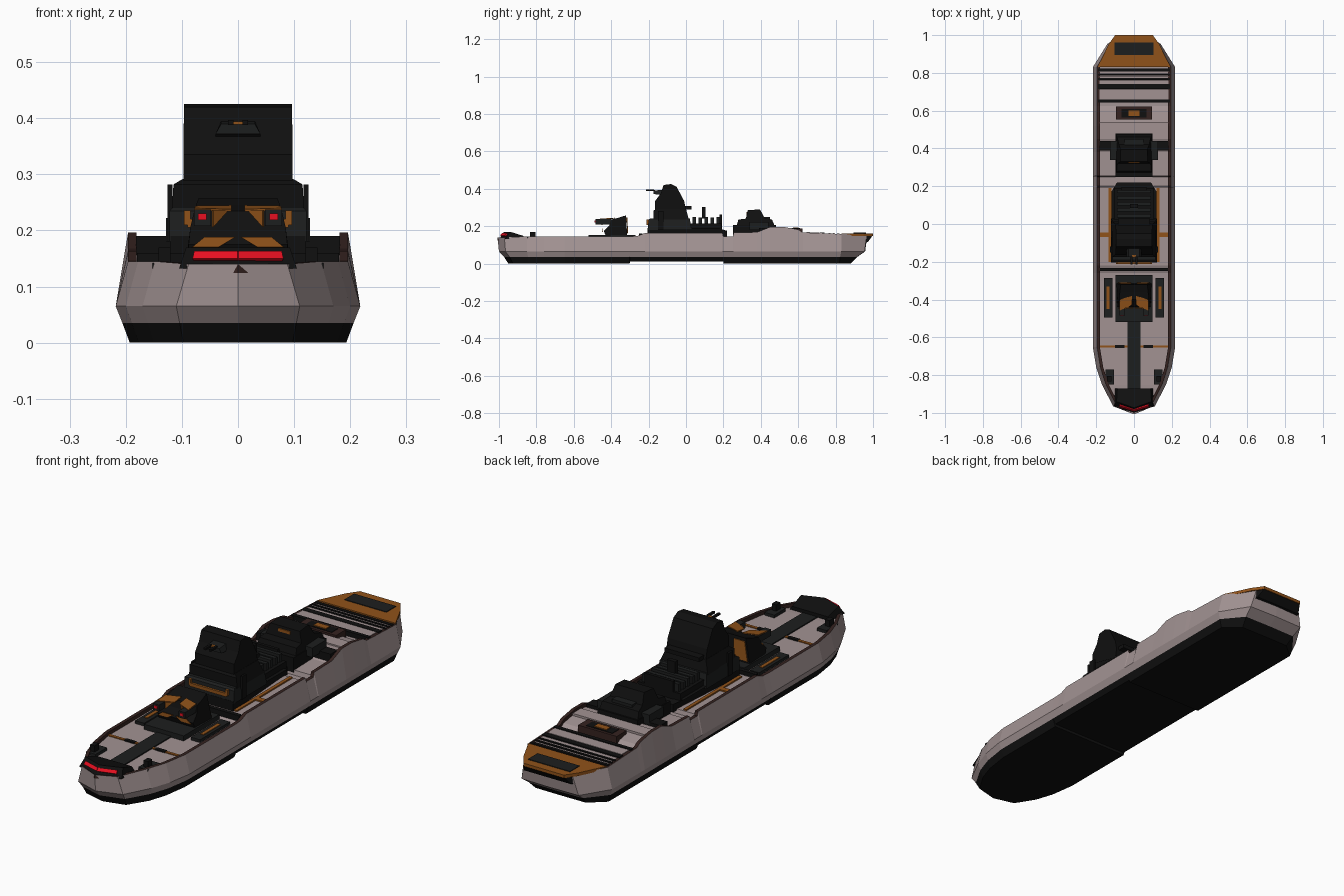
import bpy, bmesh

def material(name, rgb):
    m = bpy.data.materials.new(name)
    m.diffuse_color = (*rgb, 1)
    return m

GREY = material("hull_grey", (0.36, 0.29, 0.29))
BLACK = material("black", (0.005, 0.005, 0.005))
DARK = material("dark_grey", (0.012, 0.013, 0.013))
BROWN = material("rail_brown", (0.035, 0.016, 0.014))
ORANGE = material("orange", (0.28, 0.085, 0.01))
RED = material("red", (0.8, 0.005, 0.015))

def finish(name, bm, mats):
    bmesh.ops.remove_doubles(bm, verts=bm.verts, dist=1e-5)
    bmesh.ops.recalc_face_normals(bm, faces=bm.faces)
    me = bpy.data.meshes.new(name)
    bm.to_mesh(me)
    bm.free()
    for m in mats:
        me.materials.append(m)
    ob = bpy.data.objects.new(name, me)
    bpy.context.collection.objects.link(ob)
    return ob

def mirror(ob):
    ob.modifiers.new("mirror", 'MIRROR').use_axis = (True, False, False)

def solid(name, profile, mat):
    """Side profile of (y, z, half width) spanned symmetrically across x."""
    bm = bmesh.new()
    a = [bm.verts.new((-w, y, z)) for y, z, w in profile]
    b = [bm.verts.new((w, y, z)) for y, z, w in profile]
    bm.faces.new(a)
    bm.faces.new(b)
    for i in range(len(a)):
        j = (i + 1) % len(a)
        bm.faces.new((a[i], a[j], b[j], b[i]))
    return finish(name, bm, [mat])

def box(name, x0, x1, y0, y1, z0, z1, mat, both=False):
    bm = bmesh.new()
    bmesh.ops.create_cube(bm, size=1)
    for v in bm.verts:
        v.co = (x0 if v.co.x < 0 else x1, y0 if v.co.y < 0 else y1, z0 if v.co.z < 0 else z1)
    ob = finish(name, bm, [mat])
    if both:
        mirror(ob)
    return ob

def slab(name, hw, y0, y1, z0, z1, mat):
    return box(name, -hw, hw, y0, y1, z0, z1, mat)

def plate(name, pts, mat, both=False, depth=0.004):
    bm = bmesh.new()
    bm.faces.new([bm.verts.new(p) for p in pts])
    ob = finish(name, bm, [mat])
    s = ob.modifiers.new("thickness", 'SOLIDIFY')
    s.thickness, s.offset = depth, 0
    if both:
        mirror(ob)
    return ob

# Hull: lofted stations of y, half width, sheer height, end rake, bottom height
stations = [
    (-1.0, 0, .140, .05, 0), (-.965, .11, .140, .04, 0), (-.85, .17, .145, .01, 0),
    (-.76, .20, .145, 0, 0), (-.65, .218, .145, 0, 0), (-.301, .218, .145, 0, 0),
    (-.30, .218, .145, 0, .012), (-.26, .218, .147, 0, .012), (-.22, .218, .163, 0, .012),
    (.195, .218, .163, 0, .012), (.20, .218, .145, 0, .012), (.201, .218, .145, 0, 0),
    (.25, .218, .145, 0, 0), (.255, .218, .165, 0, 0), (.38, .218, .168, 0, 0),
    (.45, .218, .196, 0, 0), (.52, .218, .196, 0, 0), (.60, .218, .182, 0, 0),
    (.625, .218, .166, 0, 0), (.83, .218, .158, -.01, 0), (.955, .14, .152, -.075, 0),
    (.958, 0, .152, -.077, 0)]
bm = bmesh.new()
rings = []
for y, w, zt, r, zb in stations:
    c = lambda d: max(0, w - d)
    half = [(w * .885, y + r, zb), (w * .945, y + r * .55, .035), (w, y, .065),
            (c(.022), y - r * .15, zt), (c(.037), y - r * .15, zt), (c(.037), y - r * .15, zt - .016)]
    rings.append([bm.verts.new(p) for p in half] +
                 [bm.verts.new((-x, yy, z)) for x, yy, z in reversed(half)])
strip = [1, 0, 0, 2, 2, 0, 2, 2, 0, 0, 1, 1]
for a, b in zip(rings, rings[1:]):
    for i in range(12):
        j = (i + 1) % 12
        f = bm.faces.new((a[i], a[j], b[j], b[i]))
        f.material_index = strip[i]
bmesh.ops.dissolve_degenerate(bm, dist=1e-5, edges=bm.edges)
finish("hull", bm, [GREY, BLACK, BROWN])

# Bow cap with red light band
bow = lambda z, d, s: [(-.105 * s, -.965 + d, z), (0, -.998 + d, z), (.105 * s, -.965 + d, z),
                       (.10 * s, -.87, min(z, .148)), (-.10 * s, -.87, min(z, .148))]
bm = bmesh.new()
lo = [bm.verts.new(p) for p in bow(.132, 0, 1)]
hi = [bm.verts.new(p) for p in bow(.17, .025, .88)]
bm.faces.new(lo)
bm.faces.new(hi)
for i in range(5):
    j = (i + 1) % 5
    bm.faces.new((lo[i], lo[j], hi[j], hi[i]))
finish("bow_cap", bm, [BLACK])
plate("bow_light", [(0, -.990, .148), (.08, -.966, .148), (.077, -.957, .161), (0, -.981, .161)],
      RED, True, .008)

# Foredeck fittings
slab("deck_runway", .035, -.88, -.51, .125, .134, DARK)
slab("deck_stripe", .18, -.655, -.642, .125, .133, ORANGE)
box("stripe_insert", .05, .10, -.657, -.640, .125, .135, BLACK, True)
box("bow_winch_base", .105, .152, -.85, -.77, .125, .142, DARK, True)
box("bow_winch", .12, .142, -.835, -.805, .14, .17, BLACK, True)
box("side_locker", .115, .16, -.495, -.285, .125, .142, DARK, True)
box("side_locker_panel", .13, .146, -.45, -.33, .14, .145, ORANGE, True)
slab("breakwater", .18, -.25, -.232, .128, .16, BLACK)

# Forward turret
slab("front_turret_base", .097, -.52, -.27, .125, .152, DARK)
solid("front_turret_body", [(-.43, .15, .088), (-.44, .175, .088), (-.41, .205, .085), (-.40, .235, .078),
                            (-.36, .245, .075), (-.32, .258, .07), (-.315, .15, .092)], BLACK)
box("front_turret_barrel", .048, .078, -.485, -.40, .208, .237, DARK, True)
box("barrel_light", .056, .071, -.488, -.48, .219, .230, RED, True)
plate("turret_lower_panel", [(.005, -.445, .188), (.035, -.446, .170), (.082, -.446, .170), (.06, -.445, .188)], ORANGE, True)
plate("turret_brow_panel", [(.012, -.428, .236), (.078, -.46, .238), (.075, -.40, .242), (.012, -.38, .243)], ORANGE, True)
plate("turret_cheek", [(.018, -.43, .236), (.045, -.45, .236), (.045, -.45, .206)], ORANGE, True)
plate("turret_rear_panel", [(.015, -.312, .16), (.085, -.311, .16), (.068, -.316, .245), (.015, -.316, .245)], ORANGE, True)

# Main superstructure in steps
solid("superstructure_base", [(-.205, .14, .12), (-.205, .19, .12), (.17, .19, .12), (.22, .175, .09), (.22, .14, .09)], BLACK)
solid("superstructure_lower", [(-.205, .18, .122), (-.2, .235, .122), (-.19, .242, .115), (.02, .242, .115), (.03, .18, .122)], DARK)
solid("superstructure_middle", [(-.175, .235, .118), (-.175, .282, .115), (-.16, .292, .098), (0, .292, .098), (.015, .235, .118)], BLACK)
solid("bridge_tower", [(-.165, .285, .097), (-.165, .335, .097), (-.135, .375, .097), (-.12, .42, .096),
                       (-.08, .425, .096), (-.05, .41, .096), (-.01, .335, .097), (0, .285, .097)], BLACK)
slab("tower_rear_platform", .085, -.01, .03, .29, .308, BLACK)
solid("tower_gun_mount", [(-.175, .372, .04), (-.175, .39, .03), (-.12, .395, .03), (-.12, .365, .04)], DARK)
box("tower_gun_barrel", .008, .018, -.215, -.17, .388, .397, BLACK, True)
slab("tower_gun_light", .011, -.178, -.165, .389, .394, ORANGE)
slab("front_window_band", .09, -.211, -.20, .205, .22, ORANGE)
box("side_window", .085, .096, -.212, -.20, .21, .236, ORANGE, True)
box("side_walkway", .12, .135, -.2, .19, .14, .153, ORANGE, True)
box("side_crossing", .13, .18, -.07, -.045, .14, .153, ORANGE, True)
box("side_pillar", .117, .126, -.15, -.12, .18, .282, BLACK, True)

# Stepped engine block behind the tower
slab("engine_housing", .105, .02, .19, .18, .215, BLACK)
for i in range(5):
    slab("engine_rib", .09, .035 + i * .032, .053 + i * .032, .21, .25 - .004 * (i % 2), DARK)
slab("engine_mast", .02, .085, .105, .24, .302, BLACK)
slab("engine_rear_fin", .07, .178, .192, .18, .262, BLACK)

# Rear deckhouse with wings
slab("rear_house_base", .098, .25, .48, .14, .205, BLACK)
solid("rear_house", [(.27, .2, .095), (.28, .235, .092), (.32, .24, .088), (.33, .285, .072), (.395, .29, .07),
                     (.42, .245, .08), (.46, .235, .09), (.475, .2, .095)], BLACK)
box("rear_house_ear", .085, .128, .34, .44, .18, .222, DARK, True)
box("rear_wing", .09, .182, .39, .44, .15, .19, BLACK, True)
slab("rear_house_panel", .03, .323, .335, .262, .275, ORANGE)
slab("rear_house_louvre", .05, .41, .45, .235, .25, DARK)

# Aft deck: hatch, steps and cross strips
slab("aft_deck_rise", .18, .48, .54, .15, .186, GREY)
slab("hatch_frame", .095, .553, .622, .15, .188, BROWN)
slab("hatch_well", .065, .565, .61, .18, .190, BLACK)
slab("hatch_cover", .03, .573, .602, .18, .194, ORANGE)
for y0, y1, z in [(.643, .660, .170), (.715, .740, .166), (.762, .772, .164), (.785, .795, .163), (.808, .822, .162)]:
    slab("aft_cross_strip", .19, y0, y1, .14, z, BLACK)
for y0, y1, z in [(.66, .712, .166), (.742, .76, .162), (.773, .784, .160), (.796, .807, .159)]:
    slab("aft_deck_step", .182, y0, y1, .14, z, GREY)

# Stern plate with dark panel and tip
bm = bmesh.new()
outline = [(-.192, .832), (.192, .832), (.135, .95), (.10, 1.0), (-.10, 1.0), (-.135, .95)]
f = bm.faces.new([bm.verts.new((x, y, .148)) for x, y in outline])
up = bmesh.ops.extrude_face_region(bm, geom=[f])["geom"]
bmesh.ops.translate(bm, vec=(0, 0, .014), verts=[g for g in up if isinstance(g, bmesh.types.BMVert)])
finish("stern_plate", bm, [ORANGE])
slab("stern_panel", .103, .895, .962, .155, .165, DARK)
solid("stern_tip", [(.94, .105, .125), (.972, .115, .115), (.998, .15, .10), (.94, .15, .13)], BLACK)
